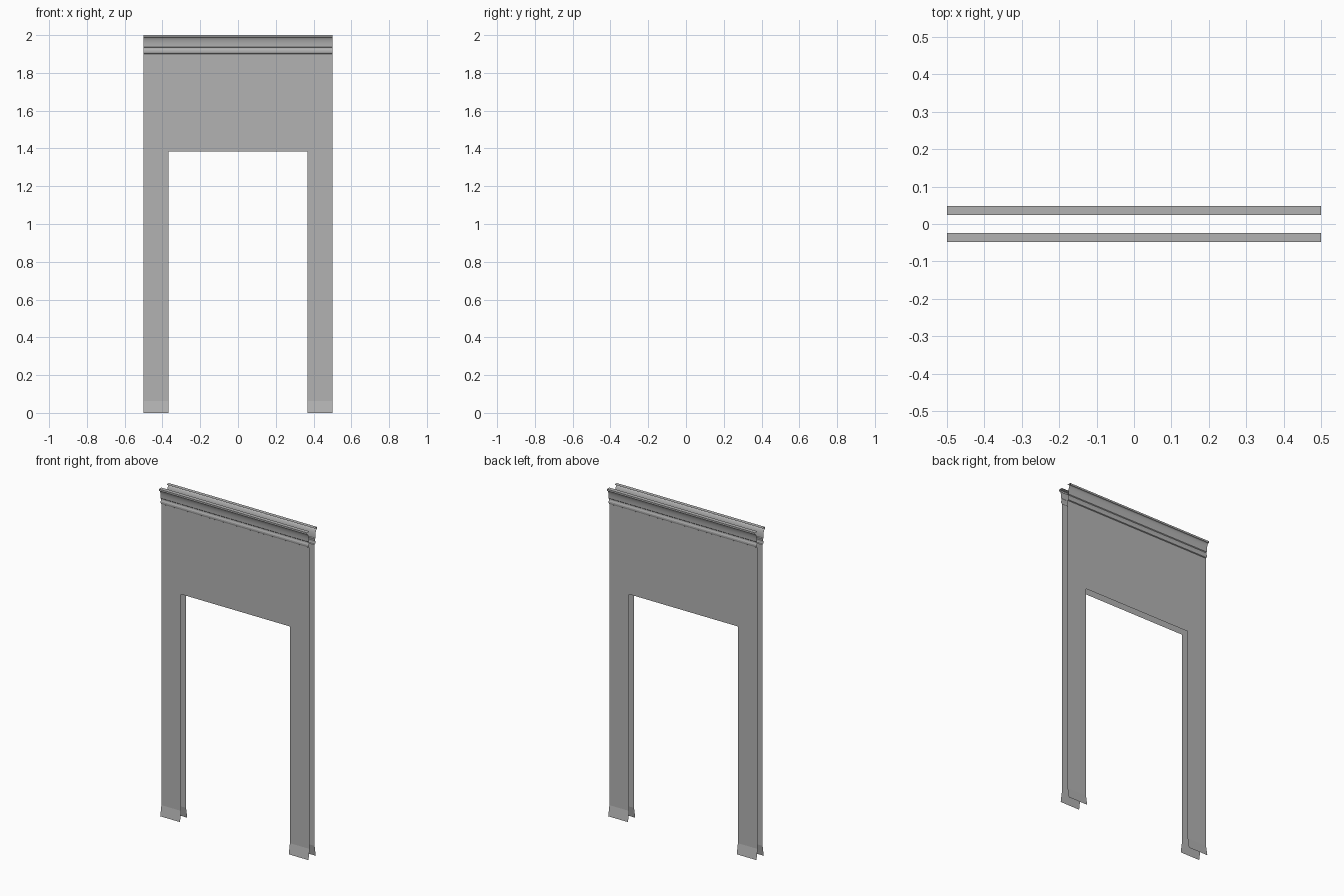
import bpy
import bmesh
import math

if "Cube" in bpy.data.objects:
    bpy.data.objects.remove(bpy.data.objects["Cube"])

# Cross-section of one wall skin: (distance from centre plane, height)
base = [(0.035, 0.0), (0.024, 0.064)]
wall = [(0.024, 1.385), (0.024, 1.90)]
bead = [(0.029, 1.903), (0.031, 1.910), (0.031, 1.918), (0.028, 1.926), (0.027, 1.934)]
cove = [(0.031 + 0.014 * (1 - math.cos(t * math.pi / 16)),
         1.938 + 0.050 * math.sin(t * math.pi / 16)) for t in range(9)]
lip = [(0.048, 1.989), (0.048, 2.0), (0.024, 2.0)]   # lip with flat top ledge
profile = base + wall + bead + cove + lip

columns = [-0.5, -0.367, 0.367, 0.5]
DOOR_TOP = 1.385

grey = bpy.data.materials.new("dark_grey")
grey.diffuse_color = (0.45, 0.45, 0.45, 1)
grey.use_nodes = True
grey.node_tree.nodes["Principled BSDF"].inputs["Base Color"].default_value = grey.diffuse_color


def wall_skin(name, side):
    """Sweep the profile along x, leaving the doorway open."""
    bm = bmesh.new()
    grid = [[bm.verts.new((x, side * d, z)) for x in columns] for d, z in profile]
    for r in range(len(profile) - 1):
        for c in range(3):
            if c == 1 and profile[r + 1][1] <= DOOR_TOP + 1e-5:
                continue
            quad = [grid[r][c], grid[r][c + 1], grid[r + 1][c + 1], grid[r + 1][c]]
            bm.faces.new(quad if side < 0 else quad[::-1])
    loose = [v for v in bm.verts if not v.link_faces]
    bmesh.ops.delete(bm, geom=loose, context='VERTS')
    mesh = bpy.data.meshes.new(name)
    bm.to_mesh(mesh)
    bm.free()
    mesh.materials.append(grey)
    ob = bpy.data.objects.new(name, mesh)
    bpy.context.collection.objects.link(ob)
    bpy.ops.object.select_all(action='DESELECT')
    ob.select_set(True)
    bpy.context.view_layer.objects.active = ob
    # Low angle keeps the baseboard crease crisp
    bpy.ops.object.shade_smooth_by_angle(angle=math.radians(9))


# Front and back faces of the doorway wall
wall_skin("front_wall_face", -1)
wall_skin("back_wall_face", 1)
